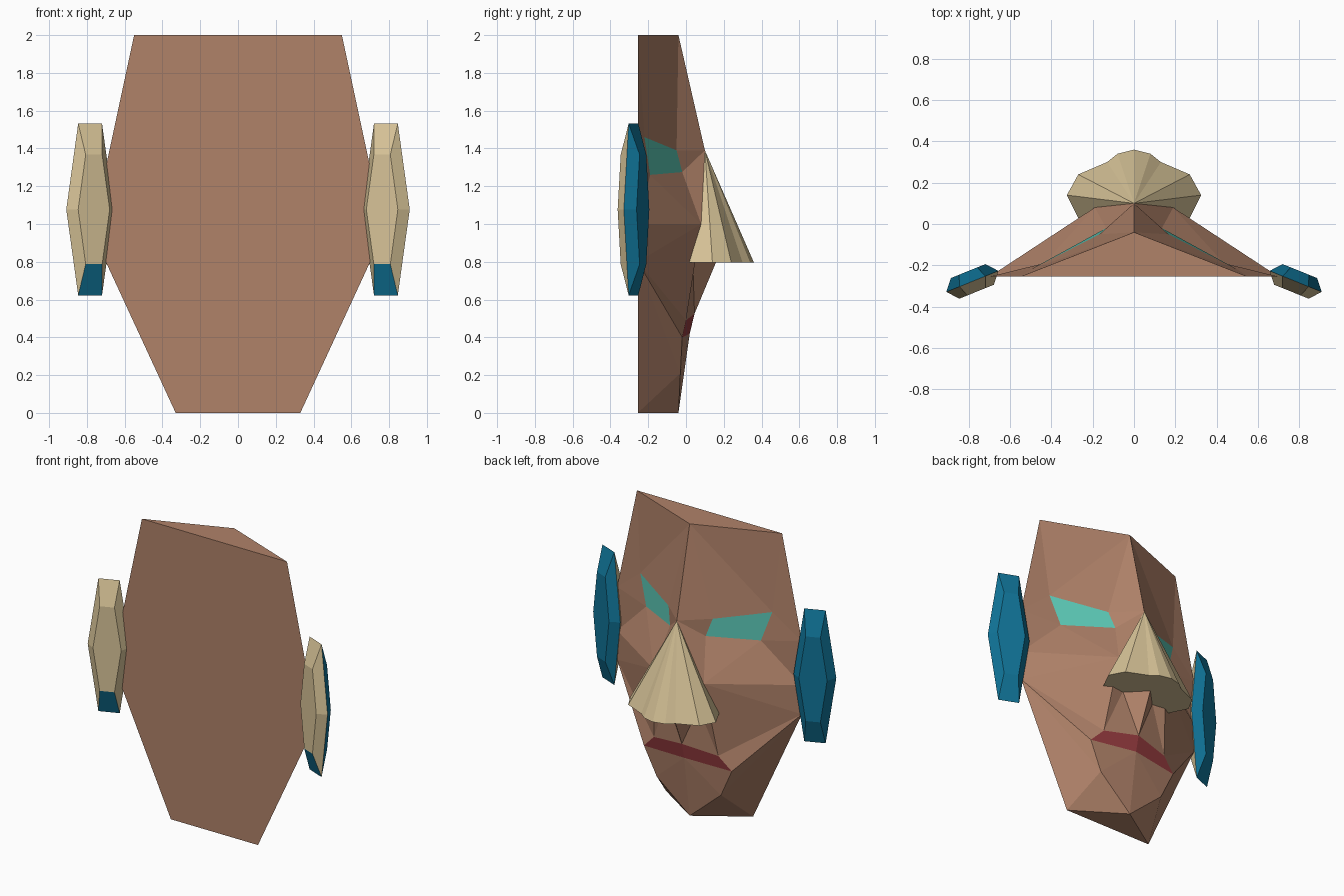
import bpy
import bmesh
import math
from mathutils import Vector, Matrix

old = bpy.data.objects.get("Cube")
if old:
    bpy.data.objects.remove(old, do_unlink=True)


def make_material(name, srgb):
    """Flat colour given as 0-255 screen values, stored linear."""
    linear = [((c / 255 + 0.055) / 1.055) ** 2.4 for c in srgb]
    mat = bpy.data.materials.new(name)
    mat.use_nodes = True
    mat.diffuse_color = (*linear, 1)
    bsdf = mat.node_tree.nodes["Principled BSDF"]
    bsdf.inputs["Base Color"].default_value = (*linear, 1)
    return mat


wood = make_material("brown_wood", (176, 130, 105))
straw = make_material("pale_straw", (216, 196, 152))
teal = make_material("teal_paint", (92, 200, 182))
blue = make_material("deep_blue", (16, 116, 152))
red = make_material("dark_red", (152, 60, 64))


def finish(name, bm, materials):
    """Weld, orient and store a closed flat-shaded mesh."""
    bmesh.ops.remove_doubles(bm, verts=bm.verts, dist=0.0005)
    bmesh.ops.recalc_face_normals(bm, faces=bm.faces)
    mesh = bpy.data.meshes.new(name)
    bm.to_mesh(mesh)
    bm.free()
    for mat in materials:
        mesh.materials.append(mat)
    obj = bpy.data.objects.new(name, mesh)
    bpy.context.collection.objects.link(obj)


# Mask head: landmarks of one half, mirrored across x = 0
BACK = -0.255
points = {
    "top_back": (0, BACK, 2), "top_ridge": (0, -.04, 2), "temple": (.55, BACK, 2),
    "side_high": (.7, BACK, 1.3), "side_mid": (.7, BACK, 1), "side_low": (.7, BACK, .8),
    "jaw_side": (.33, BACK, 0), "base_back": (0, BACK, 0), "chin": (0, -.04, 0),
    "brow": (0, .1, 1.39), "cheek": (.19, .08, 1),
    "eye_out_top": (.5, -.22, 1.46), "eye_out_low": (.435, -.19, 1.26),
    "eye_in_top": (.167, -.05, 1.39), "eye_in_low": (.135, -.02, 1.275),
    "nostril": (.12, .036, .8), "septum": (0, .16, .8),
    "lip_top": (0, .045, .525), "lip_base": (0, .02, .42),
    "lip_corner_top": (.244, 0, .49), "lip_corner_low": (.333, -.02, .4),
    "jaw": (.244, -.03, .21),
}
forehead = [
    "top_ridge temple eye_out_top",
    "top_ridge eye_out_top eye_in_top",
    "top_ridge eye_in_top brow",
    "temple side_high eye_out_top",
]
cheeks = [
    "side_high eye_out_low eye_out_top",
    "side_high side_mid eye_out_low",
    "eye_out_low side_mid cheek",
    "eye_out_low cheek eye_in_low",
    "brow eye_in_top eye_in_low",
    "brow eye_in_low cheek",
    "brow cheek septum",
    "cheek nostril septum",
    "cheek side_mid side_low",
    "cheek side_low lip_corner_top",
    "cheek lip_corner_top nostril",
]
mouth_and_jaw = [
    "lip_corner_top side_low lip_corner_low",
    "nostril lip_corner_top lip_top",
    "nostril lip_top septum",
    "lip_corner_low jaw lip_base",
    "jaw chin lip_base",
    "lip_corner_low side_low jaw",
    "jaw side_low jaw_side",
    "jaw jaw_side chin",
]
shell = [
    "top_back temple top_ridge",
    "base_back jaw_side chin",
    "top_back temple side_high side_mid side_low jaw_side base_back",
]
eyes = ["eye_out_top eye_out_low eye_in_low eye_in_top"]
lips = ["lip_corner_top lip_corner_low lip_base lip_top"]
skin = forehead + cheeks + mouth_and_jaw + shell

bm = bmesh.new()
for side in (1, -1):
    corner = {n: bm.verts.new((side * x, y, z)) for n, (x, y, z) in points.items()}
    for colour, rows in enumerate((skin, eyes, lips)):
        for row in rows:
            face = bm.faces.new([corner[n] for n in row.split()])
            face.material_index = colour
finish("mask_head", bm, [wood, teal, red])

# Nose: faceted cone fanned from the brow, flat underneath
half_rim = [(.08, .34), (.13, .3), (.27, .24), (.325, .14), (.27, .03), (.2, -.08)]
rim = [(0, .36)] + half_rim + [(-x, y) for x, y in reversed(half_rim)]
bm = bmesh.new()
tip = bm.verts.new((0, .1, 1.39))
ring = [bm.verts.new((x, y, .795)) for x, y in rim]
for a, b in zip(ring, ring[1:] + ring[:1]):
    bm.faces.new((tip, a, b))
bm.faces.new(ring)
finish("nose", bm, [straw])


# Ears: bevelled six-sided plates, straw in front and blue behind
def hexagon(bm, wide, narrow, height, depth):
    outline = [(wide, 0), (narrow, height), (-narrow, height),
               (-wide, 0), (-narrow, -height), (narrow, -height)]
    return [bm.verts.new((w, depth, h)) for w, h in outline]


def ear(name, side):
    bm = bmesh.new()
    rim = hexagon(bm, .136, .068, .455, 0)
    for depth in (-.054, .054):
        cap = hexagon(bm, .09, .047, .29, depth)
        faces = [bm.faces.new(cap)]
        for i in range(6):
            j = (i + 1) % 6
            faces.append(bm.faces.new((rim[i], rim[j], cap[j], cap[i])))
        for face in faces:
            low_bevel = face.calc_center_median().z < -.3
            face.material_index = 1 if depth > 0 or low_bevel else 0
    turn = Matrix.Rotation(-side * math.radians(22), 4, "Z")
    place = Matrix.Translation(Vector((side * .783, -.278, 1.077)))
    bm.transform(place @ turn)
    finish(name, bm, [straw, blue])


ear("left_ear", 1)
ear("right_ear", -1)
